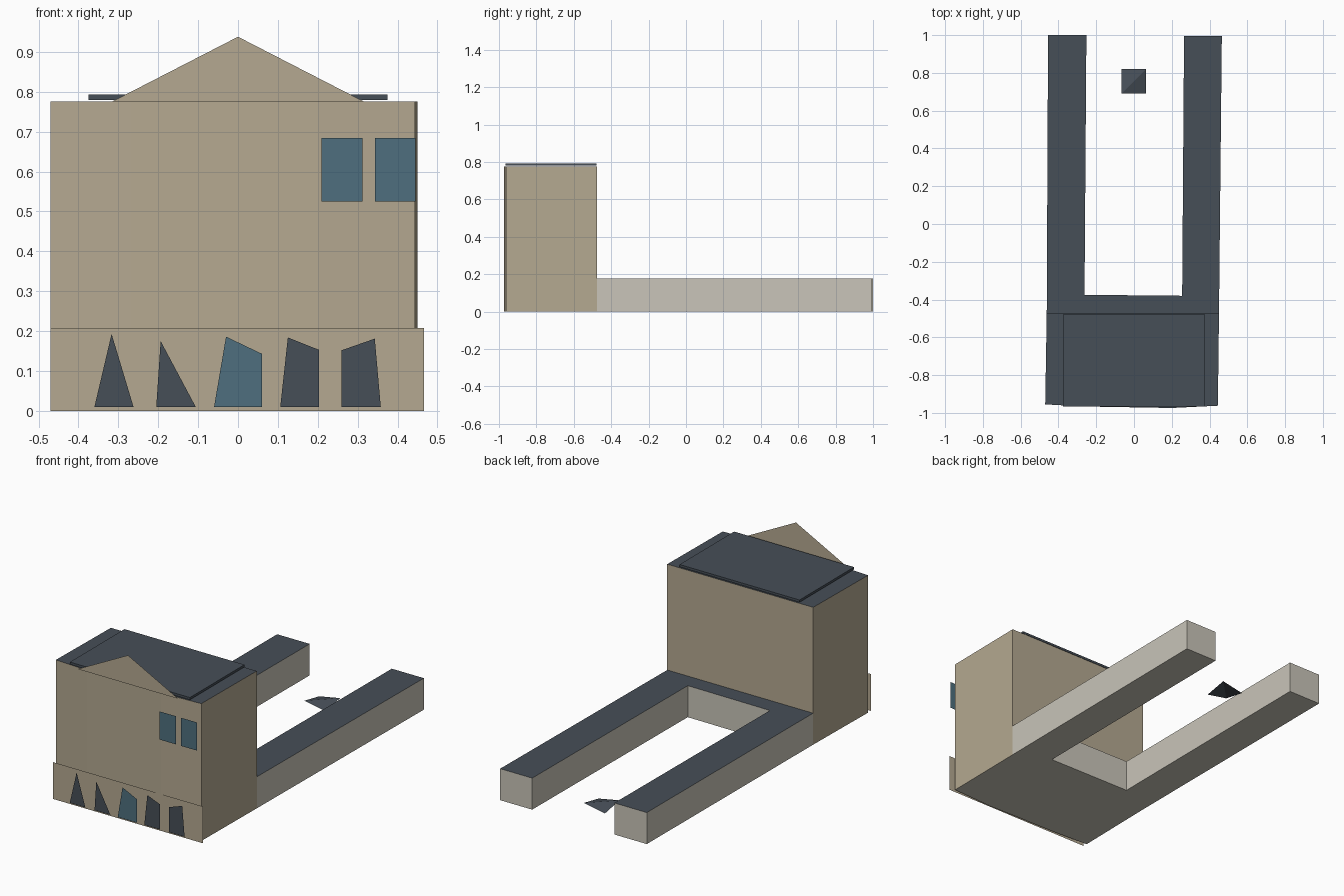
import bpy
import bmesh

if "Cube" in bpy.data.objects:
    bpy.data.objects.remove(bpy.data.objects["Cube"])


def material(name, rgb):
    """Flat colour given as 0-255 sRGB, stored as linear."""
    lin = [((c / 255 + 0.055) / 1.055) ** 2.4 for c in rgb]
    m = bpy.data.materials.new(name)
    m.diffuse_color = (*lin, 1)
    m.use_nodes = True
    m.node_tree.nodes["Principled BSDF"].inputs["Base Color"].default_value = m.diffuse_color
    return m


TAN = material("tan_wall", (181, 169, 145))
STONE = material("pale_stone", (201, 197, 185))
SLATE = material("dark_slate", (70, 78, 87))
GLASS = material("blue_glass", (78, 111, 126))


def finish(name, bm, mats):
    me = bpy.data.meshes.new(name)
    bm.to_mesh(me)
    bm.free()
    for m in mats:
        me.materials.append(m)
    ob = bpy.data.objects.new(name, me)
    bpy.context.collection.objects.link(ob)
    return ob


def prism(name, outline, z0, z1, wall, top, bottom):
    """Extrude a plan outline; faces coloured by direction."""
    bm = bmesh.new()
    base = bm.faces.new([bm.verts.new((x, y, z0)) for x, y in outline])
    ext = bmesh.ops.extrude_face_region(bm, geom=[base], use_keep_orig=True)
    for v in ext["geom"]:
        if isinstance(v, bmesh.types.BMVert):
            v.co.z = z1
    bmesh.ops.recalc_face_normals(bm, faces=bm.faces)
    for f in bm.faces:
        f.material_index = 1 if f.normal.z > 0.5 else 2 if f.normal.z < -0.5 else 0
    return finish(name, bm, [wall, top, bottom])


def front_sheet(name, outline, y, mat):
    """Thin sheet facing the front, outline in x and z."""
    bm = bmesh.new()
    bm.faces.new([bm.verts.new((x, y, z)) for x, z in outline])
    return finish(name, bm, [mat])


def rect(x0, x1, z0, z1):
    return [(x0, z0), (x1, z0), (x1, z1), (x0, z1)]


# Tall front block with a slightly bowed facade
prism("main_block",
      [(-0.47, -0.955), (-0.267, -0.966), (0.2, -0.974), (0.444, -0.962),
       (0.45, -0.475), (-0.462, -0.475)],
      0, 0.776, TAN, SLATE, STONE)

# Raised roof plate
prism("roof_plate",
      [(-0.375, -0.965), (0.375, -0.965), (0.375, -0.478), (-0.375, -0.478)],
      0.78, 0.793, SLATE, SLATE, SLATE)

# Low U-shaped rear wings
prism("rear_wings",
      [(-0.462, -0.475), (0.45, -0.475), (0.465, 0.995), (0.265, 0.995),
       (0.255, -0.38), (-0.262, -0.375), (-0.252, 1.0), (-0.455, 1.0)],
      0, 0.178, STONE, SLATE, STONE)

# Facade sheets: gable and ground floor panel
front_sheet("gable", [(-0.315, 0.776), (0.315, 0.776), (0, 0.938)], -0.982, TAN)
front_sheet("ground_panel", rect(-0.47, 0.467, 0, 0.208), -0.98, TAN)

# Irregular ground floor openings
openings = [
    ([(-0.36, 0.01), (-0.262, 0.01), (-0.317, 0.193)], SLATE),
    ([(-0.205, 0.01), (-0.106, 0.01), (-0.194, 0.175)], SLATE),
    ([(-0.06, 0.01), (0.06, 0.01), (0.06, 0.143), (-0.03, 0.186)], GLASS),
    ([(0.106, 0.01), (0.203, 0.01), (0.203, 0.153), (0.125, 0.184)], SLATE),
    ([(0.26, 0.01), (0.358, 0.01), (0.343, 0.181), (0.26, 0.152)], SLATE),
]
for i, (shape, mat) in enumerate(openings):
    front_sheet(f"ground_opening_{i + 1}", shape, -0.988, mat)

# Upper windows
for i, x in enumerate((0.21, 0.343)):
    front_sheet(f"upper_window_{i + 1}", rect(x, x + 0.102, 0.525, 0.684), -1.0, GLASS)

# Small folded canopy in the courtyard, creased along its diagonal
bm = bmesh.new()
a, b, c, d = [bm.verts.new(p) for p in
              ((-0.067, 0.69, 0.025), (0.064, 0.69, 0), (0.064, 0.82, 0.025), (-0.067, 0.82, 0))]
bm.faces.new((a, b, c))
bm.faces.new((a, c, d))
finish("courtyard_canopy", bm, [SLATE])
